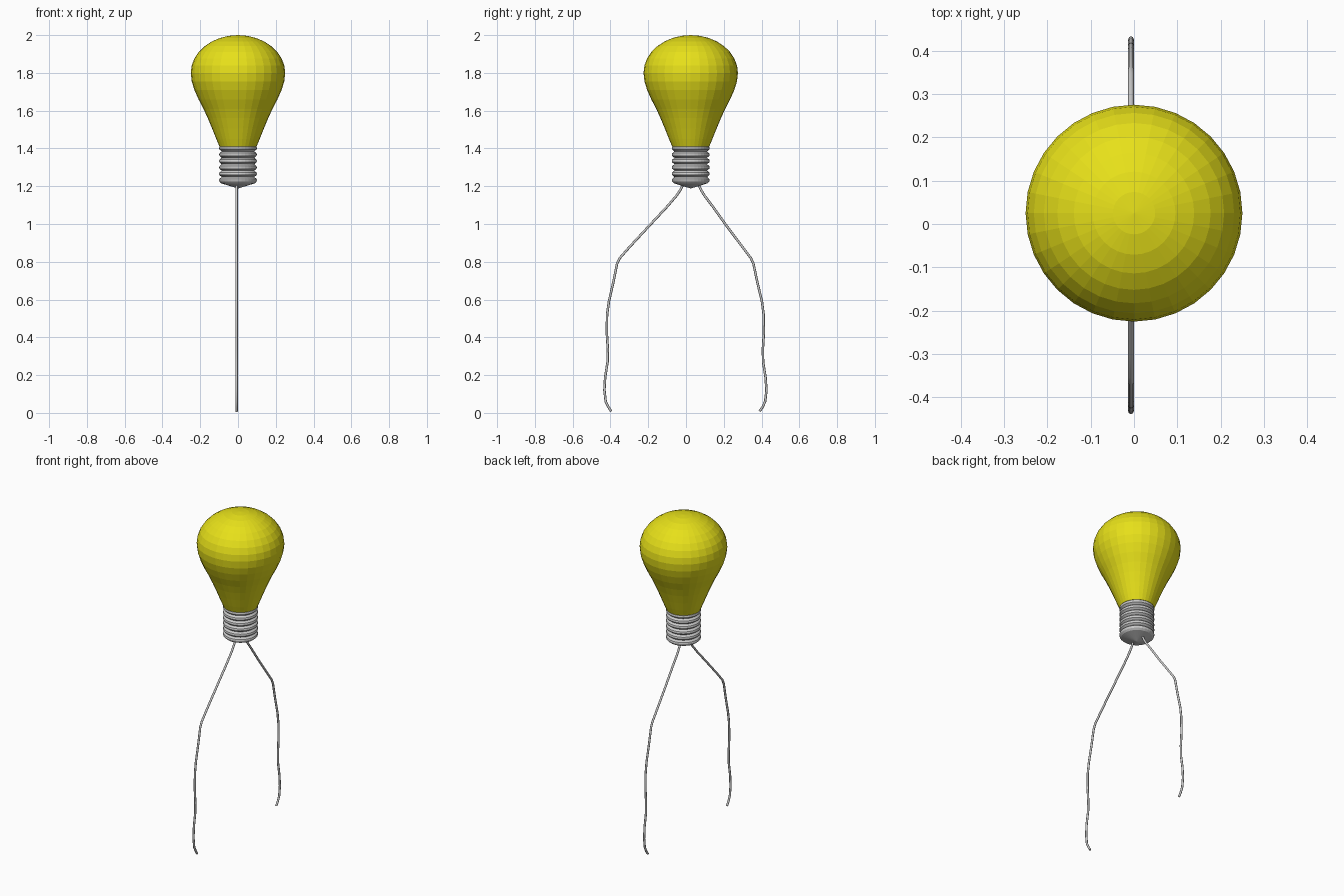
import bpy, bmesh, math

if "Cube" in bpy.data.objects:
    bpy.data.objects.remove(bpy.data.objects["Cube"])

CY = 0.025   # bulb axis sits slightly behind the origin
SIDES = 32


def lathe(name, profile, sides=SIDES):
    """Revolve (radius, z) points around the bulb axis; zero radius makes a pole."""
    bm = bmesh.new()
    rings = []
    for r, z in profile:
        if r == 0:
            rings.append([bm.verts.new((0, CY, z))])
        else:
            rings.append([bm.verts.new((r * math.cos(2 * math.pi * i / sides),
                                        CY + r * math.sin(2 * math.pi * i / sides), z))
                          for i in range(sides)])
    for a, b in zip(rings, rings[1:]):
        for i in range(sides):
            j = (i + 1) % sides
            corners = [a[i % len(a)], a[j % len(a)], b[j % len(b)], b[i % len(b)]]
            bm.faces.new(list(dict.fromkeys(corners)))
    bmesh.ops.recalc_face_normals(bm, faces=bm.faces[:])
    mesh = bpy.data.meshes.new(name)
    bm.to_mesh(mesh)
    bm.free()
    obj = bpy.data.objects.new(name, mesh)
    bpy.context.collection.objects.link(obj)
    return obj


def wire(name, points):
    """Thin round wire through (y, z) points."""
    curve = bpy.data.curves.new(name, 'CURVE')
    curve.dimensions = '3D'
    curve.bevel_depth = 0.0065
    curve.bevel_resolution = 2
    curve.use_fill_caps = True
    spline = curve.splines.new('POLY')
    spline.points.add(len(points) - 1)
    for p, (y, z) in zip(spline.points, points):
        p.co = (-0.007, y, z, 1)
    obj = bpy.data.objects.new(name, curve)
    bpy.context.collection.objects.link(obj)
    return obj


# Glass: tapering neck up to a flattened dome
neck = [(0, 1.41), (0.098, 1.41), (0.115, 1.45), (0.137, 1.505), (0.16, 1.56),
        (0.183, 1.61), (0.209, 1.66), (0.231, 1.71), (0.245, 1.755)]
dome = [(0.25 * math.cos(math.pi * k / 16), 1.8 + 0.2 * math.sin(math.pi * k / 16))
        for k in range(8)]
glass = lathe("glass_bulb", neck + dome + [(0, 2.0)])
yellow = bpy.data.materials.new("yellow_glass")
yellow.diffuse_color = (0.8, 0.75, 0.01, 1)
yellow.use_nodes = True
yellow.node_tree.nodes["Principled BSDF"].inputs["Base Color"].default_value = yellow.diffuse_color
glass.data.materials.append(yellow)

# Screw base: stacked ridges over a shallow cone contact
RIDGES, Z0, Z1 = 6, 1.215, 1.418
pitch = (Z1 - Z0) / RIDGES
base = [(0, 1.188), (0.088, Z0)]
for k in range(RIDGES):
    z = Z0 + k * pitch
    base += [(0.098, z + 0.28 * pitch), (0.1, z + 0.5 * pitch),
             (0.098, z + 0.72 * pitch), (0.086, z + pitch)]
base.append((0, Z1))
lathe("screw_base", base)

# Two bent wire legs
wire("left_wire", [(-0.013, 1.215), (-0.027, 1.185), (-0.05, 1.15), (-0.10, 1.092),
                   (-0.20, 0.985), (-0.30, 0.877), (-0.35, 0.82), (-0.365, 0.79),
                   (-0.385, 0.69), (-0.408, 0.59), (-0.418, 0.52), (-0.419, 0.42),
                   (-0.414, 0.34), (-0.415, 0.27), (-0.428, 0.19), (-0.432, 0.12),
                   (-0.425, 0.06), (-0.41, 0.03), (-0.396, 0.008)])
wire("right_wire", [(0.063, 1.215), (0.077, 1.185), (0.098, 1.15), (0.142, 1.092),
                    (0.215, 0.99), (0.30, 0.877), (0.343, 0.82), (0.357, 0.79),
                    (0.378, 0.69), (0.402, 0.59), (0.411, 0.52), (0.412, 0.42),
                    (0.407, 0.34), (0.408, 0.27), (0.421, 0.19), (0.426, 0.12),
                    (0.419, 0.06), (0.405, 0.03), (0.389, 0.008)])
